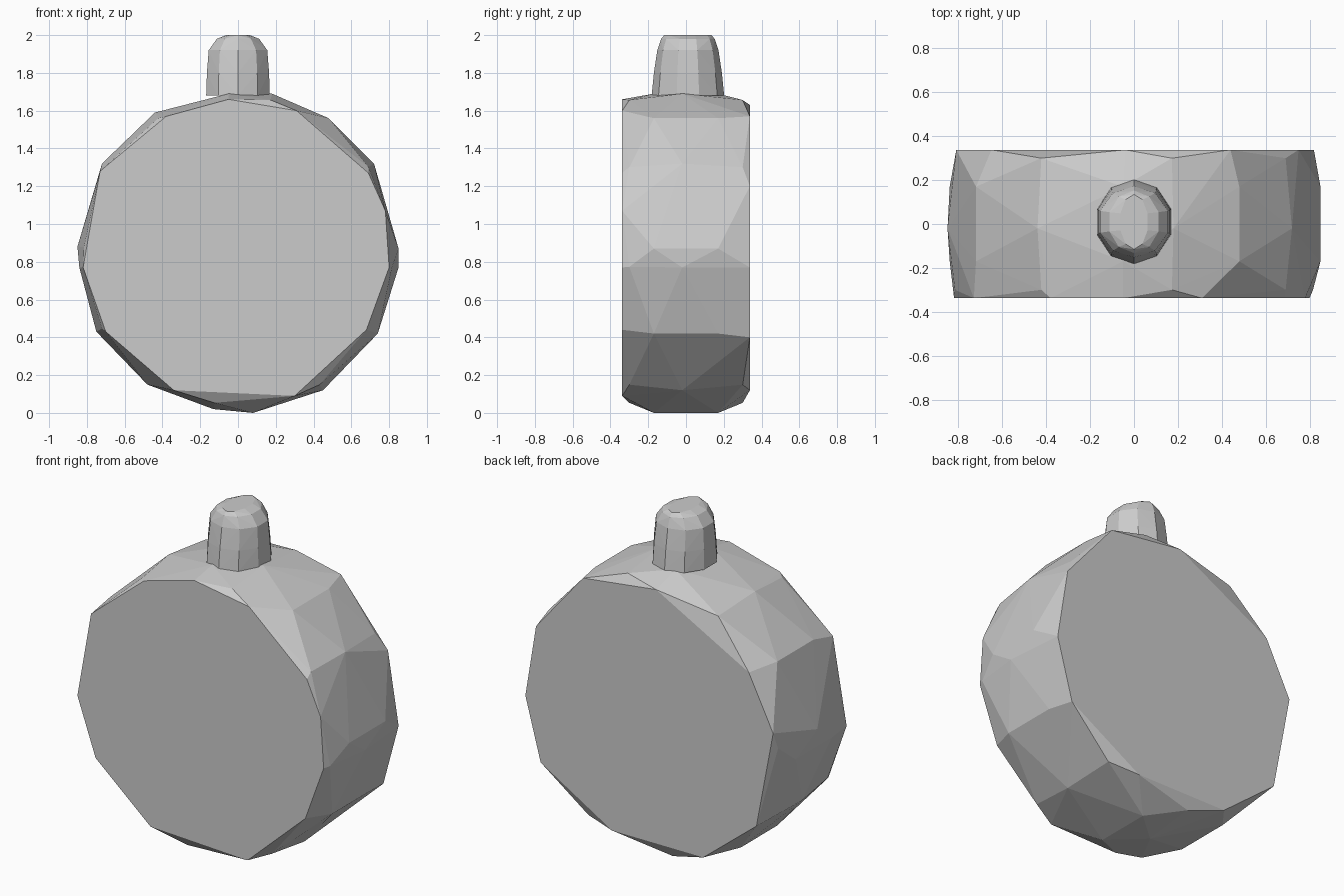
import bpy, bmesh, math

cube = bpy.data.objects.get("Cube")
if cube:
    bpy.data.objects.remove(cube, do_unlink=True)

grey = bpy.data.materials.new("plain grey")
grey.use_nodes = True
colour = (0.6, 0.6, 0.6, 1)
grey.diffuse_color = colour
grey.node_tree.nodes["Principled BSDF"].inputs["Base Color"].default_value = colour


def faceted_hull(name, points):
    """Wrap points in a flat-shaded convex shell."""
    bm = bmesh.new()
    for p in points:
        bm.verts.new(p)
    result = bmesh.ops.convex_hull(bm, input=bm.verts)
    spare = {v for v in result["geom_interior"] + result["geom_unused"]
             if isinstance(v, bmesh.types.BMVert)}
    bmesh.ops.delete(bm, geom=list(spare), context="VERTS")
    bmesh.ops.dissolve_limit(bm, angle_limit=math.radians(0.5),
                             verts=bm.verts, edges=bm.edges)
    bmesh.ops.recalc_face_normals(bm, faces=bm.faces)
    mesh = bpy.data.meshes.new(name)
    bm.to_mesh(mesh)
    bm.free()
    mesh.materials.append(grey)
    obj = bpy.data.objects.new(name, mesh)
    bpy.context.collection.objects.link(obj)
    return obj


# Flask body: two flat faces and a rounded, staggered rim between them
MIDDLE = 0.85
DEPTH = 0.338
front = [(-.82, .77), (-.76, 1.0), (-.73, 1.28), (-.38, 1.57), (-.05, 1.66),
         (.31, 1.6), (.69, 1.27), (.78, 1.07), (.8, .77), (.68, .44),
         (.3, .09), (-.34, .12), (-.7, .43)]
back = [(.75, 1.2), (.82, .77), (.72, .4), (.25, .12), (-.35, .12), (-.7, .4),
        (-.81, .98), (-.65, 1.3), (-.04, 1.63), (.44, 1.57)]
rim = [(-.85, .88), (-.72, 1.32), (-.44, 1.59), (-.05, 1.69), (.18, 1.69),
       (.48, 1.56), (.72, 1.32), (.85, .87), (.85, .77), (.74, .42),
       (.45, .12), (.08, 0), (-.13, .02), (-.48, .15), (-.75, .43), (-.84, .77)]

body = [(x, -DEPTH, z) for x, z in front] + [(x, DEPTH, z) for x, z in back]
for i, (x, z) in enumerate(rim):
    if i % 2:
        body += [(x, y, z) for y in (-.17, .17)]
    else:
        body.append((x, -.02, z))
        body += [(x * .96, y, MIDDLE + (z - MIDDLE) * .96) for y in (-.3, .3)]
faceted_hull("flask_body", body)

# Stopper: tapered ten-sided cap with a rounded top edge
cap = []
for z, rx, ry in [(1.68, .177, .192), (1.8, .173, .18), (1.92, .163, .162),
                  (1.98, .118, .142), (2.0, .065, .125)]:
    for i in range(10):
        a = math.tau * (i + 0.5) / 10
        cap.append((rx * math.cos(a), .01 + ry * math.sin(a), z))
faceted_hull("flask_stopper", cap)
